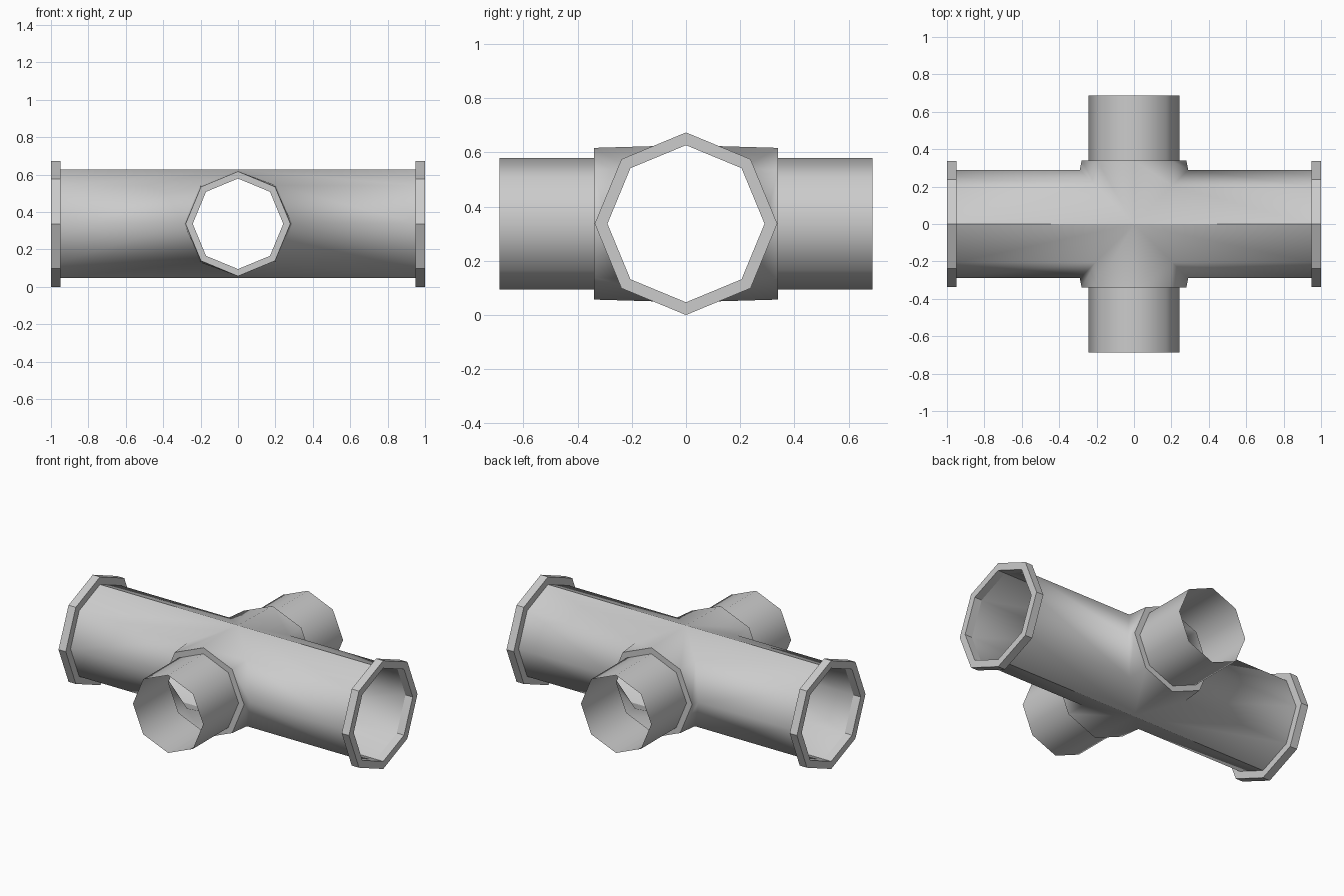
import bpy, bmesh, math

if "Cube" in bpy.data.objects:
    bpy.data.objects.remove(bpy.data.objects["Cube"])

CZ = 0.337      # height of the pipe axis
N = 8           # sides of every pipe
R = 0.29        # main pipe radius


def circle(r):
    # octagon with a corner at the top: (sideways, height) pairs
    return [(r * math.cos(k * math.tau / N), CZ + r * math.sin(k * math.tau / N))
            for k in range(N)]


def ring_x(x, r):
    return [(x, u, z) for u, z in circle(r)]


def ring_y(y, r):
    return [(u, y, z) for u, z in circle(r)]


def build(name, strips, smooth, sharp=None):
    # skin each list of rings; merge shared corners
    bm = bmesh.new()
    for rings in strips:
        vs = [[bm.verts.new(p) for p in ring] for ring in rings]
        for a, b in zip(vs, vs[1:]):
            for i in range(N):
                j = (i + 1) % N
                bm.faces.new((a[i], a[j], b[j], b[i]))
    bmesh.ops.remove_doubles(bm, verts=bm.verts, dist=1e-4)
    bmesh.ops.recalc_face_normals(bm, faces=bm.faces)
    for f in bm.faces:
        f.smooth = smooth
    for e in bm.edges:
        if sharp and sharp(e):
            e.smooth = False
    me = bpy.data.meshes.new(name)
    bm.to_mesh(me)
    bm.free()
    ob = bpy.data.objects.new(name, me)
    bpy.context.collection.objects.link(ob)
    return ob


# hollow cross: four arms meeting on mitred seams
arms = []
for s in (-1, 1):
    arms.append([[(s * abs(u), u, z) for u, z in circle(R)], ring_x(s * 0.95, R)])
    arms.append([[(u, s * abs(u), z) for u, z in circle(R)], ring_y(s * 0.34, 0.28)])
build("cross_body", arms, True,
      lambda e: all(abs(v.co.y) < 1e-4 and abs(abs(v.co.z - CZ) - R) < 1e-3
                    for v in e.verts))

for s, side in ((-1, "left"), (1, "right")):
    # octagonal end flange with flat faces
    profile = [(0.95, R), (0.95, 0.337), (1.0, 0.337), (1.0, R), (0.95, R)]
    build(side + "_flange", [[ring_x(s * x, r) for x, r in profile]], False)

for s, side in ((-1, "front"), (1, "back")):
    # collar step and narrower open branch tube
    build(side + "_branch_tube",
          [[ring_y(s * 0.34, 0.28), ring_y(s * 0.34, 0.242), ring_y(s * 0.688, 0.242)]],
          True, lambda e: all(abs(abs(v.co.y) - 0.34) < 1e-3 for v in e.verts))
